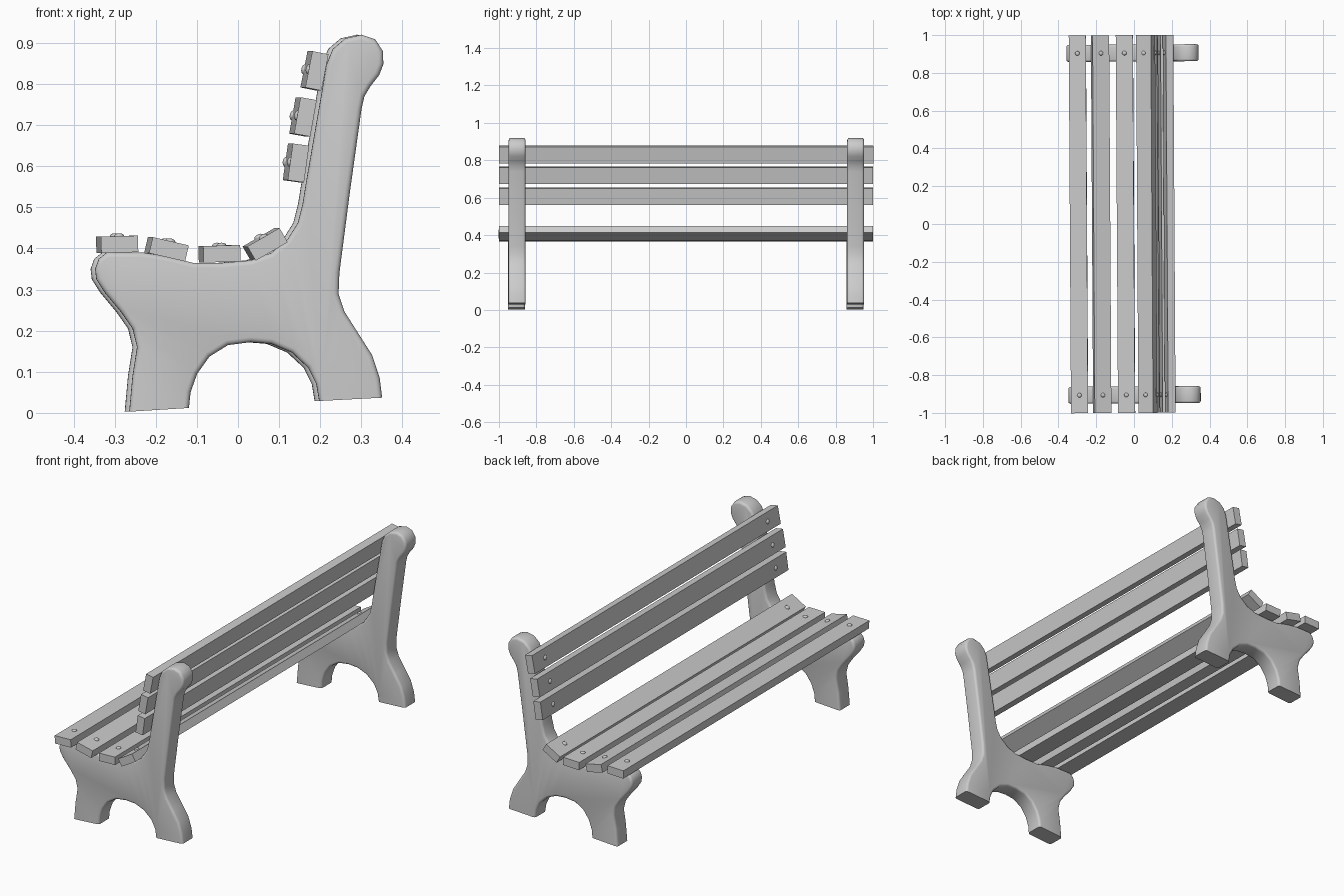
import bpy, bmesh, math
from mathutils import Matrix, Vector

if "Cube" in bpy.data.objects:
    bpy.data.objects.remove(bpy.data.objects["Cube"])

YAW = Matrix.Rotation(0.006, 4, 'Z')   # the whole bench is turned very slightly
DX = -0.005

# side outline (x, z); the first four points are the foot corners with the arch between
FRONT_FOOT = [(-0.265, 0.003), (-0.12, 0.012)]
ARCH = [(-0.116, 0.05), (-0.10, 0.095), (-0.07, 0.137), (-0.025, 0.165), (0.03, 0.172),
        (0.08, 0.168), (0.13, 0.147), (0.17, 0.11), (0.19, 0.07)]
REAR_FOOT = [(0.197, 0.029), (0.35, 0.037)]
BACK = [(0.344, 0.085), (0.326, 0.14), (0.293, 0.192), (0.258, 0.247), (0.244, 0.29),
        (0.246, 0.34), (0.272, 0.54), (0.30, 0.74), (0.307, 0.77), (0.322, 0.795), (0.343, 0.822),
        (0.353, 0.848), (0.352, 0.88), (0.333, 0.909), (0.30, 0.92), (0.26, 0.911),
        (0.23, 0.885), (0.215, 0.848)]
SEAT = [(0.165, 0.56), (0.157, 0.51), (0.145, 0.462), (0.12, 0.422), (0.08, 0.389),
        (0.03, 0.371), (-0.04, 0.365), (-0.11, 0.365), (-0.167, 0.379), (-0.23, 0.39),
        (-0.32, 0.39), (-0.339, 0.375), (-0.348, 0.35), (-0.345, 0.325), (-0.325, 0.293),
        (-0.285, 0.245), (-0.257, 0.205), (-0.246, 0.16), (-0.257, 0.09)]


def finish(bm, name, smooth=False):
    bmesh.ops.recalc_face_normals(bm, faces=bm.faces)
    me = bpy.data.meshes.new(name)
    bm.to_mesh(me)
    bm.free()
    ob = bpy.data.objects.new(name, me)
    bpy.context.collection.objects.link(ob)
    ob.data.transform(YAW)
    if smooth:
        bpy.ops.object.select_all(action='DESELECT')
        ob.select_set(True)
        bpy.context.view_layer.objects.active = ob
        bpy.ops.object.shade_smooth_by_angle(angle=math.radians(40))
    return ob


# cast end support: extruded outline with rounded rims, square foot soles
def support(name, y):
    bm = bmesh.new()
    pts = FRONT_FOOT + ARCH + REAR_FOOT + BACK + SEAT
    face = bm.faces.new([bm.verts.new((x + DX, y - 0.045, z)) for x, z in pts])
    ext = bmesh.ops.extrude_face_region(bm, geom=[face])
    verts = [g for g in ext['geom'] if isinstance(g, bmesh.types.BMVert)]
    bmesh.ops.translate(bm, verts=verts, vec=(0, 0.09, 0))
    rims = [e for e in bm.edges
            if abs(e.verts[0].co.y - e.verts[1].co.y) < 1e-4
            and max(v.co.z for v in e.verts) > 0.04]
    bmesh.ops.bevel(bm, geom=rims, offset=0.012, segments=3, profile=0.5, affect='EDGES')
    finish(bm, name, True)


# plank plus its two domed screws, placed by centre and slope
def slat(name, x, z, angle):
    place = Matrix.Translation((x + DX, 0, z)) @ Matrix.Rotation(-math.radians(angle), 4, 'Y')
    bm = bmesh.new()
    bmesh.ops.create_cube(bm, size=1, matrix=place @ Matrix.Diagonal((0.09, 2.0, 0.04, 1)))
    finish(bm, name)
    for tag, y in (("front", -0.905), ("rear", 0.905)):
        bm = bmesh.new()
        bmesh.ops.create_uvsphere(bm, u_segments=12, v_segments=8, radius=1,
                                  matrix=place @ Matrix.Translation((0, y, 0.02))
                                  @ Matrix.Diagonal((0.012, 0.012, 0.007, 1)))
        finish(bm, f"{name}_screw_{tag}", True)


support("end_support_front", -0.905)
support("end_support_rear", 0.905)

for i, (x, z, a) in enumerate([(-0.289, 0.41, 1.5), (-0.169, 0.398, -13),
                               (-0.04, 0.387, 2), (0.071, 0.41, 30)]):
    slat(f"seat_slat_{i + 1}", x, z, a)
for i, (x, z, a) in enumerate([(0.146, 0.608, 82), (0.163, 0.72, 80), (0.191, 0.832, 79)]):
    slat(f"back_slat_{i + 1}", x, z, a)
